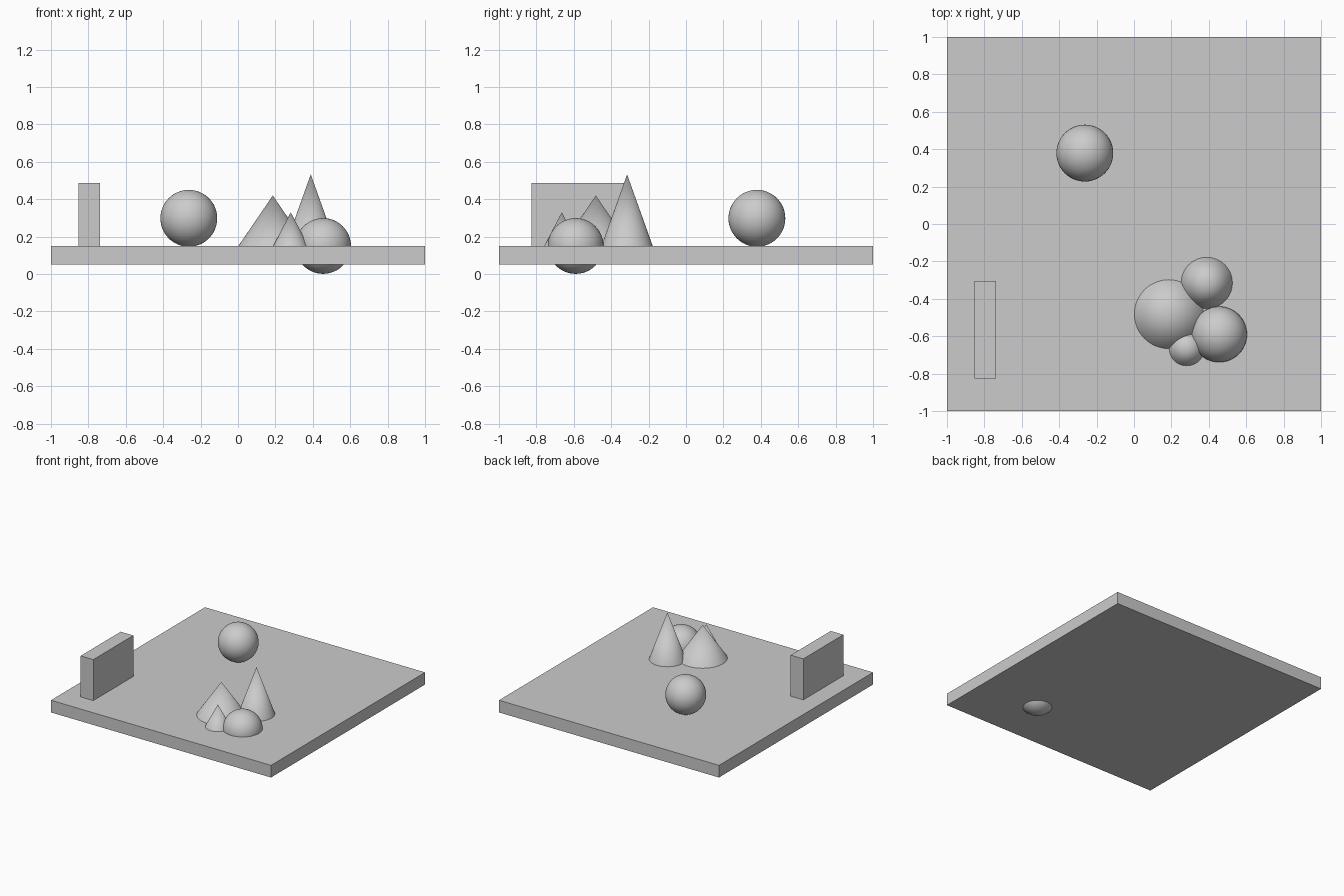
import bpy
from math import radians

cube = bpy.data.objects.get("Cube")
if cube:
    bpy.data.objects.remove(cube, do_unlink=True)

grey = bpy.data.materials.new("plain_grey")
grey.use_nodes = True
color = (0.6, 0.6, 0.6, 1)
grey.diffuse_color = color
grey.node_tree.nodes["Principled BSDF"].inputs["Base Color"].default_value = color

FLOOR = 0.15  # top of the slab


def finish(name, smooth=False):
    obj = bpy.context.object
    obj.name = name
    obj.data.materials.append(grey)
    if smooth:
        bpy.ops.object.shade_smooth_by_angle(angle=radians(40))
    return obj


def box(name, low, high):
    center = [(a + b) / 2 for a, b in zip(low, high)]
    bpy.ops.mesh.primitive_cube_add(size=1, location=center)
    obj = finish(name)
    obj.scale = [b - a for a, b in zip(low, high)]
    bpy.ops.object.transform_apply(location=False, rotation=False, scale=True)


def ball(name, center, radius):
    bpy.ops.mesh.primitive_uv_sphere_add(segments=48, ring_count=24,
                                         radius=radius, location=center)
    finish(name, smooth=True)


def cone(name, x, y, radius, tip):
    height = tip - FLOOR
    bpy.ops.mesh.primitive_cone_add(vertices=48, radius1=radius, radius2=0,
                                    depth=height,
                                    location=(x, y, FLOOR + height / 2))
    finish(name, smooth=True)


# Ground slab and upright wall
box("ground_slab", (-1, -1, 0.05), (1, 1, FLOOR))
box("wall_block", (-0.853, -0.825, FLOOR), (-0.738, -0.305, 0.487))

# Ball resting on the slab, and one sunk through it
ball("resting_ball", (-0.263, 0.379, 0.298), 0.152)
ball("sunken_ball", (0.455, -0.59, 0.15), 0.149)

# Cluster of cones
cone("wide_cone", 0.186, -0.482, 0.184, 0.42)
cone("tall_cone", 0.389, -0.315, 0.137, 0.533)
cone("small_cone", 0.282, -0.664, 0.094, 0.33)
